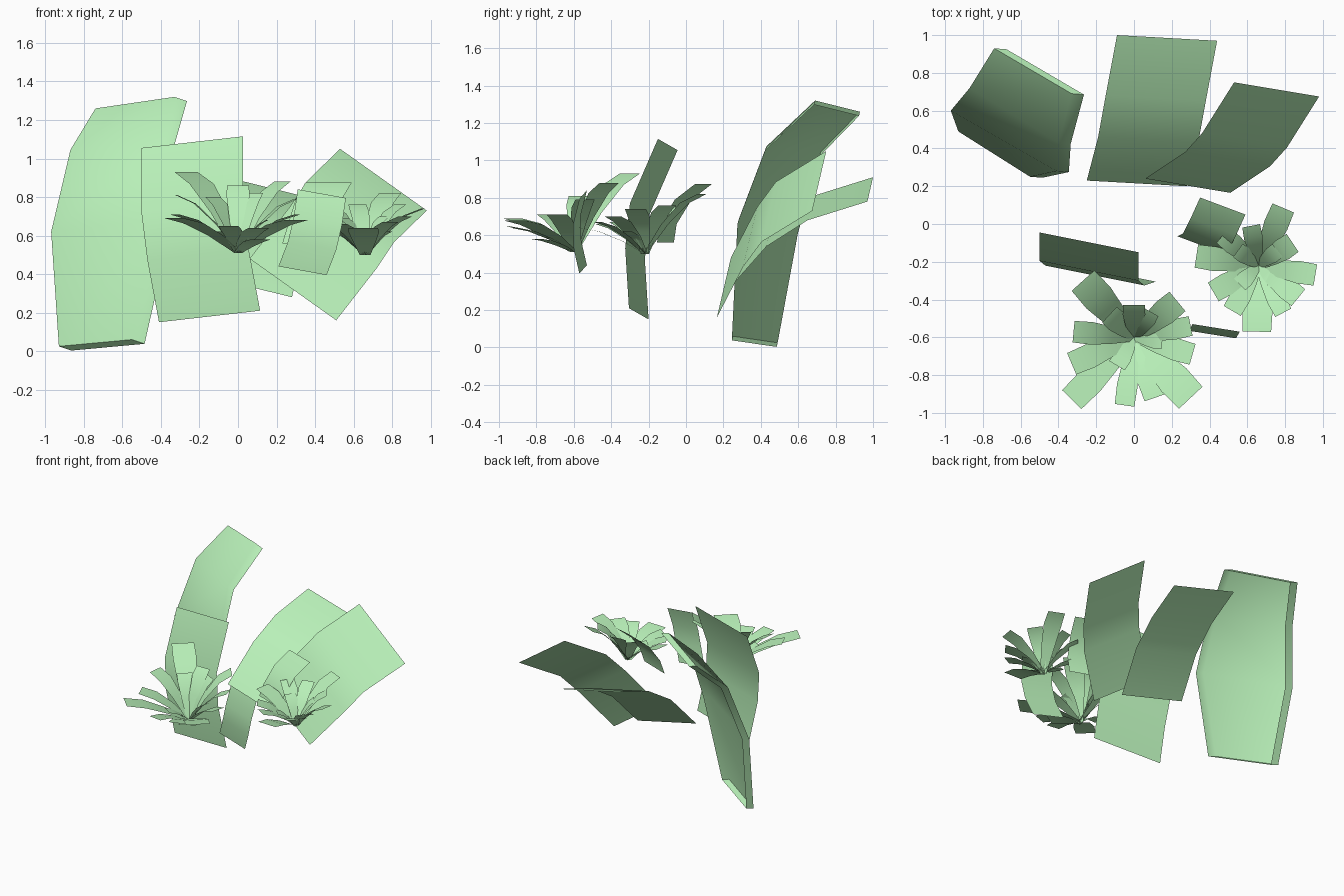
import bpy, bmesh, math
from mathutils import Vector as V

if "Cube" in bpy.data.objects:
    bpy.data.objects.remove(bpy.data.objects["Cube"])

green = bpy.data.materials.new("leaf_green")
green.diffuse_color = (0.48, 0.87, 0.48, 1)
green.use_nodes = True
green.node_tree.nodes["Principled BSDF"].inputs["Base Color"].default_value = green.diffuse_color


def finish(name, bm):
    me = bpy.data.meshes.new(name)
    bm.to_mesh(me)
    bm.free()
    ob = bpy.data.objects.new(name, me)
    bpy.context.collection.objects.link(ob)
    me.materials.append(green)
    bpy.ops.object.select_all(action='DESELECT')
    ob.select_set(True)
    bpy.context.view_layer.objects.active = ob
    bpy.ops.object.shade_smooth_by_angle(angle=math.radians(50))
    return ob


def strip(bm, left, right):
    """Sheet between two matching edge paths."""
    a = [bm.verts.new(p) for p in left]
    b = [bm.verts.new(p) for p in right]
    for i in range(len(a) - 1):
        bm.faces.new((a[i], b[i], b[i + 1], a[i + 1]))
    return a, b


def leaf(name, left, across):
    """Bent leaf: left edge path and one width vector, or one per row."""
    if not isinstance(across, list):
        across = [across] * len(left)
    bm = bmesh.new()
    right = [V(p) + V(u) for p, u in zip(left, across)]
    rows = strip(bm, left, right)
    return bm, rows


# Wide back left leaf, with a folded rim open at the rear
bm, (a, b) = leaf("", [(-.93, .49, .025), (-.97, .60, .62), (-.87, .72, 1.045), (-.74, .93, 1.26)],
                  [(.38, -.24, .035), (.56, -.32, .06), (.47, -.29, .03), (.41, -.24, .06)])
loop = a + b[::-1]
rim = [bm.verts.new(v.co + V((.065, -.005, -.022))) for v in loop]
for i in range(len(loop)):
    j = (i + 1) % len(loop)
    bm.faces.new((loop[i], loop[j], rim[j], rim[i]))
finish("large_back_left_leaf", bm)

# Single sheet leaves
leaves = {
    "back_middle_leaf": ([(-.25, .23, .41), (-.19, .46, .67), (-.15, .68, .81), (-.09, 1.0, .91)],
                         (.53, -.03, -.13)),
    "back_right_leaf": ([(.06, .24, .48), (.27, .38, .75), (.36, .48, .885), (.53, .75, 1.05)],
                        (.45, -.075, -.32)),
    "front_left_leaf": ([(-.41, -.20, .15), (-.47, -.22, .47), (-.50, -.195, .71), (-.50, -.045, 1.055)],
                        (.525, -.105, .06)),
    "small_front_leaf": ([(.21, -.53, .44), (.26, -.56, .57), (.29, -.565, .70), (.31, -.53, .84)],
                         (.25, -.04, -.045)),
    "small_middle_leaf": ([(.23, -.065, .56), (.26, -.05, .66), (.30, .03, .79), (.35, .14, .875)],
                          (.24, -.09, 0)),
}
for name, (edge, u) in leaves.items():
    finish(name, leaf(name, edge, u)[0])


def flower(name, centre, petals):
    """Petals arch from the centre to each tip (x, y, z, tip width)."""
    bm = bmesh.new()
    c = V(centre)
    for x, y, z, w in petals:
        d = V((x, y, z)) - c
        side = V((-d.y, d.x, 0)).normalized()
        left, right = [], []
        for s, k in ((0, .35), (.35, .75), (.7, 1), (1, .95)):
            p = c + V((d.x * s, d.y * s, d.z * (1 - (1 - s) ** 1.6)))
            left.append(p + side * w * k / 2)
            right.append(p - side * w * k / 2)
        strip(bm, left, right)
    finish(name, bm)


# Flower at the front
flower("front_flower", (0, -.60, .51), [
    (-.27, -.30, .93, .17), (.23, -.41, .88, .14), (.30, -.54, .79, .11), (.31, -.69, .71, .12),
    (.30, -.92, .68, .18), (.11, -.92, .64, .12), (-.05, -.96, .65, .11), (-.33, -.93, .69, .15),
    (-.33, -.74, .71, .13), (-.32, -.57, .81, .12), (0, -.43, .86, .12), (-.13, -.48, .80, .12),
    (.08, -.46, .82, .12), (.15, -.62, .68, .09), (-.09, -.75, .62, .10), (.12, -.80, .58, .13),
])

# Flower on the right
flower("right_flower", (.66, -.22, .50), [
    (.79, .085, .82, .13), (.62, -.01, .76, .10), (.84, -.10, .76, .12), (.96, -.27, .74, .12),
    (.87, -.39, .70, .12), (.79, -.47, .67, .10), (.65, -.57, .64, .16), (.52, -.46, .66, .11),
    (.42, -.36, .67, .12), (.33, -.17, .70, .13), (.47, -.06, .75, .11), (.77, -.32, .62, .09),
    (.56, -.32, .62, .09), (.76, -.14, .70, .09), (.55, -.14, .69, .09),
])
